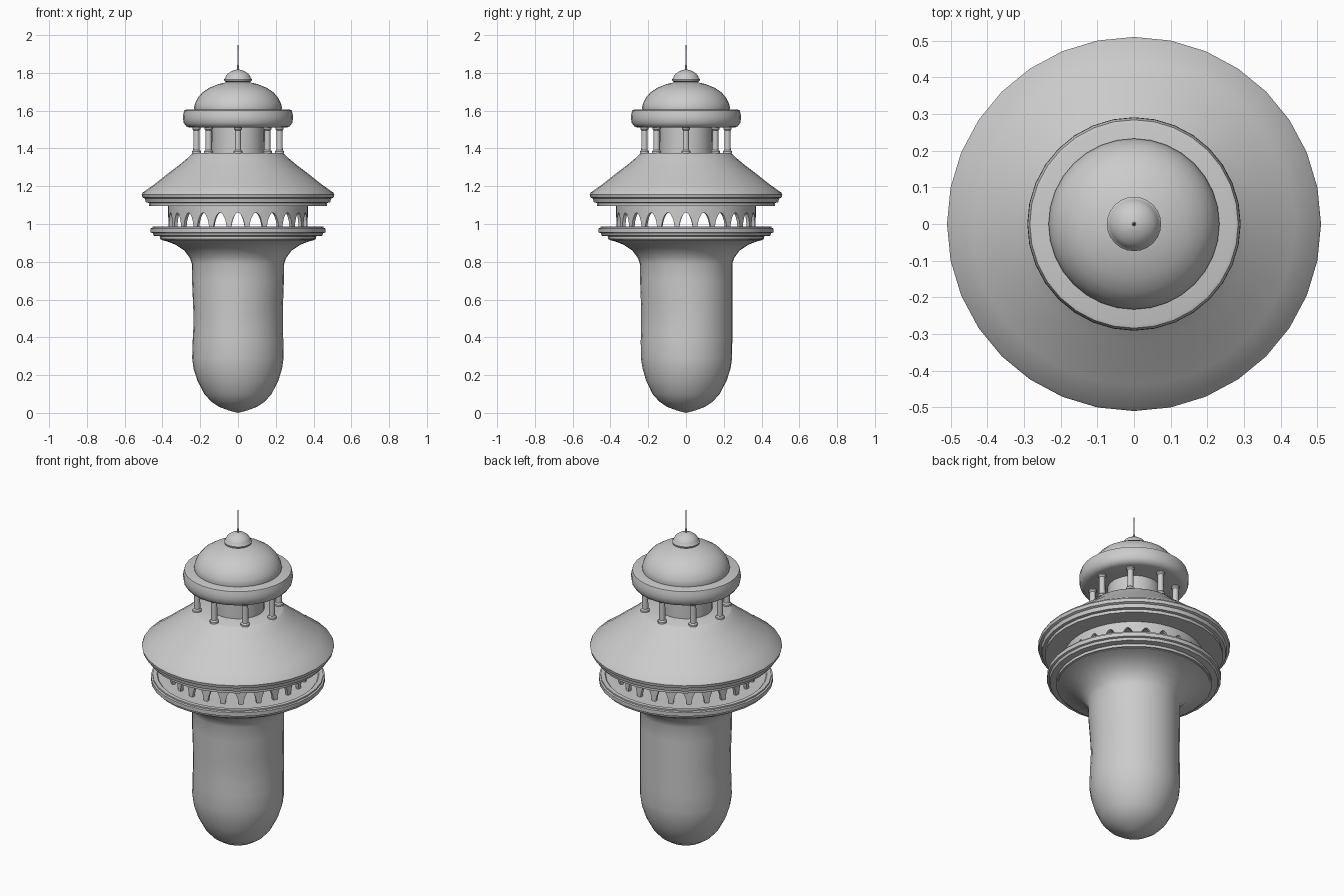
import bpy, bmesh
from math import sin, cos, pi, exp, radians

if "Cube" in bpy.data.objects:
    bpy.data.objects.remove(bpy.data.objects["Cube"])


def finish(bm, name, angle=35):
    bmesh.ops.remove_doubles(bm, verts=bm.verts, dist=1e-5)
    bmesh.ops.recalc_face_normals(bm, faces=bm.faces)
    me = bpy.data.meshes.new(name)
    bm.to_mesh(me)
    bm.free()
    ob = bpy.data.objects.new(name, me)
    bpy.context.collection.objects.link(ob)
    bpy.ops.object.select_all(action='DESELECT')
    bpy.context.view_layer.objects.active = ob
    ob.select_set(True)
    bpy.ops.object.shade_smooth_by_angle(angle=radians(angle))
    return ob


def lathe(name, profile, sides=32, center=(0, 0), angle=35, warp=None):
    """Revolve (radius, height) points around a vertical axis."""
    bm = bmesh.new()
    rings = []
    for r, z in profile:
        ring = []
        for i in range(sides):
            a = 2 * pi * i / sides
            rr = r * (warp(a, z) if warp else 1)
            ring.append(bm.verts.new((center[0] + rr * cos(a), center[1] + rr * sin(a), z)))
        rings.append(ring)
    for lo, hi in zip(rings, rings[1:]):
        for i in range(sides):
            j = (i + 1) % sides
            bm.faces.new((lo[i], lo[j], hi[j], hi[i]))
    for ring, (r, z) in ((rings[0], profile[0]), (rings[-1], profile[-1])):
        if r > 1e-4:
            bm.faces.new(ring)
    bmesh.ops.dissolve_degenerate(bm, dist=1e-6, edges=bm.edges)
    return finish(bm, name, angle)


# Weathered tower body: shallow dents on the front right and left
def dents(a, z):
    front = max(0, cos(a + pi / 4)) ** 2 * exp(-((z - .5) / .17) ** 2)
    left = max(0, cos(a - pi * 1.05)) ** 3 * exp(-((z - .5) / .15) ** 2)
    low = max(0, cos(a + pi / 3)) ** 2 * exp(-((z - .22) / .1) ** 2)
    return 1 - .065 * front - .04 * left - .03 * low


lathe("tower_body", [(0, 0), (.05, .013), (.10, .032), (.142, .06), (.178, .10),
                     (.215, .17), (.236, .235), (.244, .29), (.245, .38), (.245, .45),
                     (.245, .52), (.245, .6), (.245, .7), (.245, .79), (.255, .82),
                     (.285, .86), (.33, .89), (.375, .908), (.405, .915), (.405, .93)],
      warp=dents, angle=50)

# Stepped gallery floor
lathe("gallery_floor", [(.40, .917), (.413, .92), (.413, .935), (.446, .938), (.451, .952),
                        (.462, .955), (.462, .977), (.453, .98), (.453, .988), (.43, .988),
                        (.425, .983), (0, .983)])

# Arcade wall with 24 round-headed openings
bm = bmesh.new()
bays, base, top = 24, .983, 1.105
samples = []
for k in range(bays):
    mid = 2 * pi * k / bays
    samples.append((mid - pi / bays, base))
    for s in range(-6, 7):
        t = s / 6
        samples.append((mid + .1 * t, base + .077 * (1 - t * t) ** .75))
cols = []
for a, z in samples:
    cols.append([bm.verts.new((r * cos(a), r * sin(a), h))
                 for r, h in ((.37, z), (.37, top), (.352, top), (.352, z))])
for c, d in zip(cols, cols[1:] + cols[:1]):
    for i in range(4):
        j = (i + 1) % 4
        bm.faces.new((c[i], d[i], d[j], c[j]))
finish(bm, "arcade")

# Flared main roof with moulded eaves
lathe("main_roof", [(0, 1.095), (.472, 1.095), (.472, 1.112), (.488, 1.114), (.493, 1.135),
                    (.506, 1.14), (.51, 1.157), (.505, 1.166), (.44, 1.212), (.38, 1.26),
                    (.32, 1.305), (.275, 1.342), (.245, 1.37), (.236, 1.376), (0, 1.376)])

# Lantern room core and its eight columns
lathe("lantern_core", [(.14, 1.37), (.14, 1.52)])
for i in range(8):
    a = i * pi / 4
    lathe("lantern_column_%d" % (i + 1),
          [(.024, 1.374), (.024, 1.385), (.017, 1.392), (.016, 1.495),
           (.022, 1.503), (.022, 1.515)],
          sides=12, center=(.22 * cos(a), .22 * sin(a)))

# Rounded cornice
lathe("lantern_cornice", [(0, 1.51), (.255, 1.51), (.274, 1.517), (.287, 1.534), (.291, 1.557),
                          (.29, 1.58), (.284, 1.602), (.274, 1.605), (0, 1.605)], angle=45)

# Dome, knob and tapering spire
lathe("dome", [(.23, 1.6), (.233, 1.615), (.227, 1.64), (.213, 1.668), (.187, 1.698),
               (.15, 1.722), (.105, 1.74), (.055, 1.752), (0, 1.756)])
lathe("knob", [(0, 1.745), (.06, 1.75), (.072, 1.757), (.074, 1.766), (.068, 1.772),
               (.066, 1.78), (.054, 1.796), (.035, 1.809), (.015, 1.816), (0, 1.818)], sides=24)
lathe("spire", [(.006, 1.81), (.004, 1.84), (0, 2.0)], sides=8)
